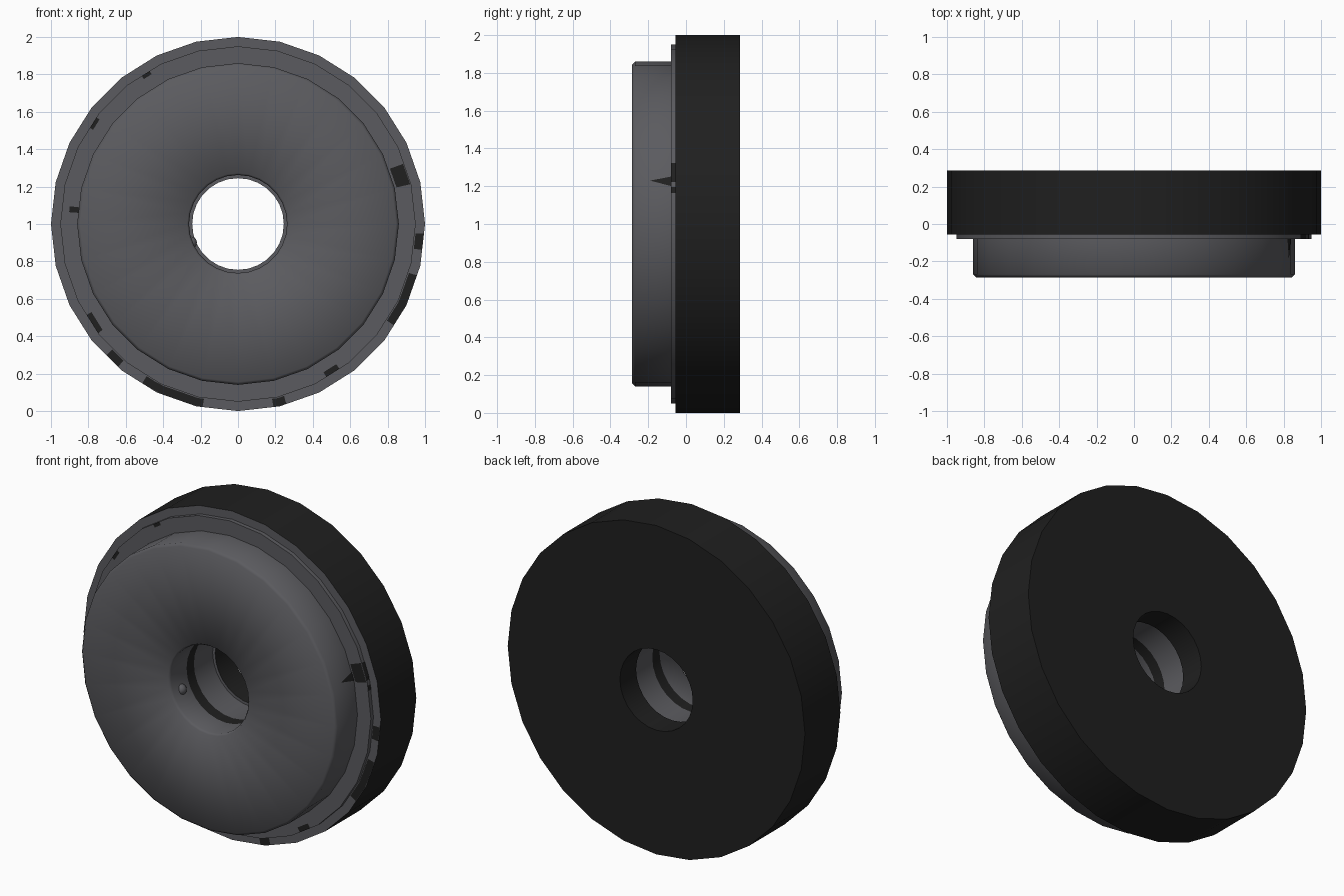
import bpy, bmesh, math

if "Cube" in bpy.data.objects:
    bpy.data.objects.remove(bpy.data.objects["Cube"])

N = 28            # sides of every round part
CZ = 1.0          # height of the axle
STEP = 2 * math.pi / N


def material(name, rgb):
    m = bpy.data.materials.new(name)
    m.diffuse_color = (*rgb, 1)
    m.use_nodes = True
    m.node_tree.nodes["Principled BSDF"].inputs["Base Color"].default_value = m.diffuse_color
    return m


GREY = material("grey_paint", (0.105, 0.105, 0.115))
DARK = material("dark_rubber", (0.014, 0.014, 0.014))


def finish(name, bm, mats, angle=None):
    me = bpy.data.meshes.new(name)
    bm.to_mesh(me)
    bm.free()
    ob = bpy.data.objects.new(name, me)
    bpy.context.collection.objects.link(ob)
    for m in mats:
        me.materials.append(m)
    if angle:
        bpy.ops.object.select_all(action='DESELECT')
        ob.select_set(True)
        bpy.context.view_layer.objects.active = ob
        bpy.ops.object.shade_smooth_by_angle(angle=math.radians(angle))
    return ob


def lathe(name, profile, mats, angle, bands=()):
    """Spin (radius, y) points about the y axis; bands get material 1."""
    bm = bmesh.new()
    rings = [[bm.verts.new((r * math.cos(i * STEP), y, CZ + r * math.sin(i * STEP)))
              for i in range(N)] for r, y in profile]
    for j in range(len(rings) - 1):
        for i in range(N):
            k = (i + 1) % N
            f = bm.faces.new((rings[j][i], rings[j + 1][i], rings[j + 1][k], rings[j][k]))
            f.material_index = 1 if j in bands else 0
    return finish(name, bm, mats, angle)


# rear disc with its bore
lathe("rear_disc", [(1, -0.055), (1, 0.285), (0.245, 0.285), (0.245, 0.13)], [DARK], 40)

# stepped front drum, with a dark band inside the bore
lathe("front_drum", [(0.245, 0.13), (0.262, 0.13), (0.262, -0.05), (0.262, -0.12),
                     (0.262, -0.27), (0.272, -0.285), (0.845, -0.285), (0.86, -0.27),
                     (0.86, -0.08), (0.95, -0.08), (0.95, -0.055), (1, -0.055)],
      [GREY, DARK], 60, bands=(2,))

# small peg in the bore wall
bm = bmesh.new()
bmesh.ops.create_uvsphere(bm, u_segments=10, v_segments=8, radius=0.032)
bmesh.ops.translate(bm, verts=bm.verts, vec=(-0.25, -0.19, CZ - 0.1))
finish("bore_peg", bm, [GREY], 40)


def on_polygon(r, a):
    """Point in the xz plane on the N-sided ring of corner radius r."""
    local = (a % STEP) - STEP / 2
    d = r * math.cos(STEP / 2) / math.cos(local)
    return d * math.cos(a), CZ + d * math.sin(a)


# worn paint chips on the flat rings: start, end angle, inner, outer radius, y
chips = [(13, 20, 0.87, 0.945, -0.081), (-8, -3, 0.955, 0.998, -0.056),
         (-33, -16, 0.955, 0.998, -0.056), (-60, -55, 0.92, 1.0, -0.081),
         (-79, -75, 0.955, 0.998, -0.056), (-107, -101, 0.955, 0.998, -0.056),
         (-121, -105, 0.955, 0.998, -0.056), (-135, -130, 0.955, 0.998, -0.056),
         (-149, -142, 0.92, 0.95, -0.081), (174, 176, 0.86, 0.91, -0.081),
         (143, 147, 0.93, 0.95, -0.081), (120, 123, 0.93, 0.95, -0.081)]
bm = bmesh.new()
for a0, a1, r0, r1, y in chips:
    if y < -0.06:
        r1 = min(r1, 0.95)
    steps = 5
    pairs = []
    for s in range(steps + 1):
        a = math.radians(a0 + (a1 - a0) * s / steps)
        pairs.append([bm.verts.new((x, y, z)) for x, z in (on_polygon(r0, a), on_polygon(r1, a))])
    for p, q in zip(pairs, pairs[1:]):
        bm.faces.new((p[0], p[1], q[1], q[0]))


# chips on the side walls: a spike on the drum and a patch on the step
def side(r, deg, y):
    x, z = on_polygon(r, math.radians(deg))
    return bm.verts.new((x, y, z))


bm.faces.new([side(0.863, 13.5, -0.08), side(0.863, 17, -0.08), side(0.863, 15.5, -0.19)])
for a in (10, 15):
    bm.faces.new([side(0.953, a, -0.08), side(0.953, a, -0.055),
                  side(0.953, a + 5, -0.055), side(0.953, a + 5, -0.08)])
bmesh.ops.recalc_face_normals(bm, faces=bm.faces)
for f in bm.faces:
    f.normal_update()
    c = f.calc_center_median()
    out = -f.normal.y if abs(f.normal.y) > 0.5 else f.normal.x * c.x + f.normal.z * (c.z - CZ)
    if out < 0:
        f.normal_flip()
finish("paint_chips", bm, [DARK])
